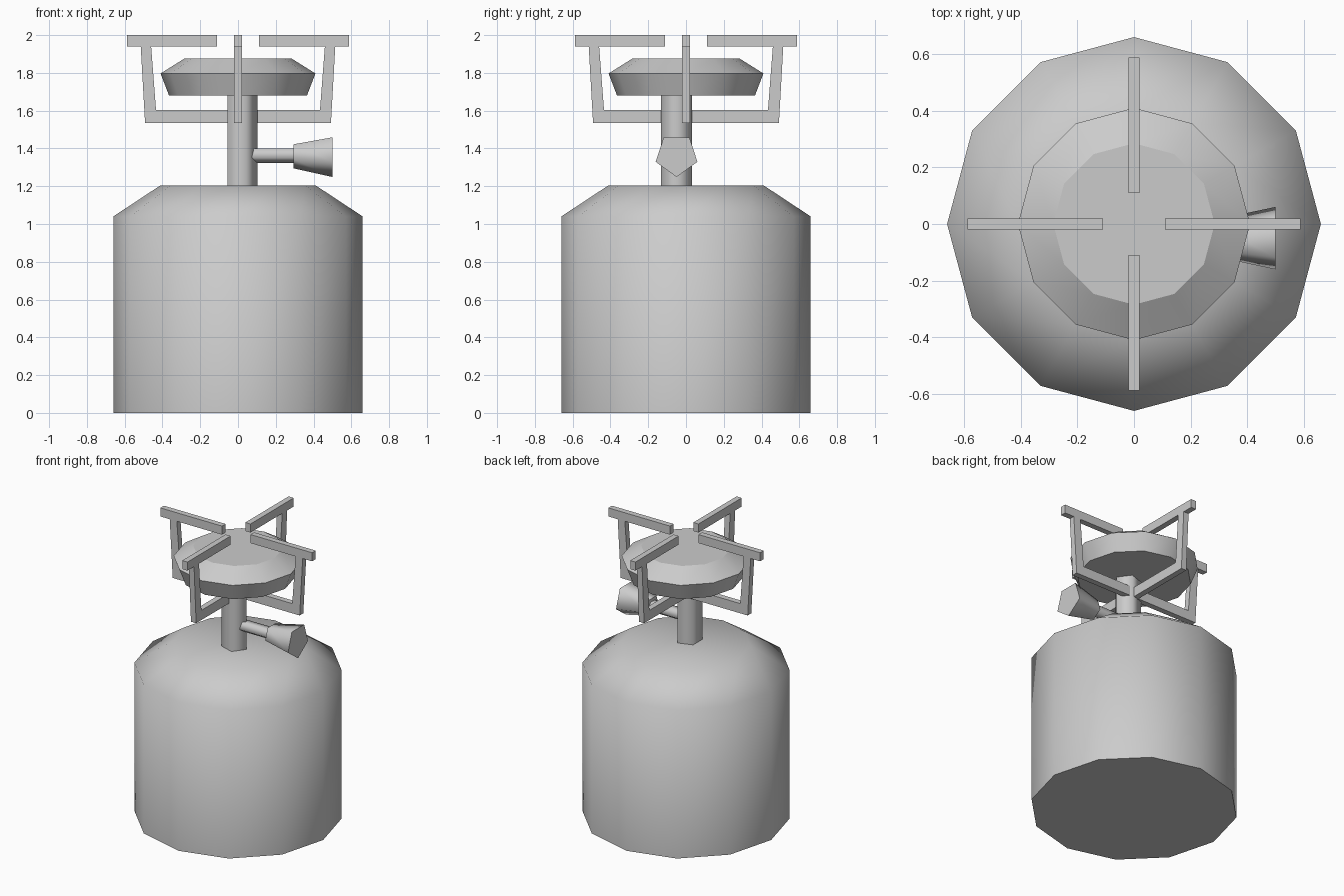
import bpy
import bmesh
from math import cos, sin, pi, radians
from mathutils import Matrix, Vector

if "Cube" in bpy.data.objects:
    bpy.data.objects.remove(bpy.data.objects["Cube"], do_unlink=True)

grey = bpy.data.materials.new("plain grey")
grey.use_nodes = True
colour = (0.6, 0.6, 0.6, 1.0)
grey.diffuse_color = colour
grey.node_tree.nodes["Principled BSDF"].inputs["Base Color"].default_value = colour


def add_object(name, bm, smooth_angle=None):
    bmesh.ops.recalc_face_normals(bm, faces=bm.faces)
    mesh = bpy.data.meshes.new(name)
    bm.to_mesh(mesh)
    bm.free()
    mesh.materials.append(grey)
    obj = bpy.data.objects.new(name, mesh)
    bpy.context.collection.objects.link(obj)
    if smooth_angle:
        bpy.ops.object.select_all(action='DESELECT')
        obj.select_set(True)
        bpy.context.view_layer.objects.active = obj
        bpy.ops.object.shade_smooth_by_angle(angle=radians(smooth_angle))
    return obj


def turned(name, profile, sides, smooth_angle, start=0.0, matrix=Matrix()):
    """Closed solid from (radius, height) rings, one vertex at the start angle."""
    bm = bmesh.new()
    rings = []
    for r, z in profile:
        angles = [start + 2 * pi * i / sides for i in range(sides)]
        rings.append([bm.verts.new(matrix @ Vector((r * cos(a), r * sin(a), z)))
                      for a in angles])
    for low, high in zip(rings, rings[1:]):
        for i in range(sides):
            j = (i + 1) % sides
            bm.faces.new((low[i], low[j], high[j], high[i]))
    bm.faces.new(rings[0][::-1])
    bm.faces.new(rings[-1])
    return add_object(name, bm, smooth_angle)


# Gas tank with sloped shoulder
turned("gas_tank", [(0.66, 0), (0.66, 1.04), (0.41, 1.205)], 12, 62)

# Five-sided stem, slightly off centre
turned("stem", [(0.087, 1.2), (0.087, 1.7)], 5, 75,
       matrix=Matrix.Translation((0.015, -0.05, 0)))

# Burner head
turned("burner_head", [(0.365, 1.68), (0.41, 1.797), (0.285, 1.875)], 12, 30.5)

# Valve rod and flared knob, pointing along +x with a corner downwards
along_x = Matrix.Translation((0, -0.05, 1.365)) @ Matrix.Rotation(pi / 2, 4, 'Y')
turned("valve_rod", [(0.042, 0.03), (0.042, 0.3)], 5, 75, matrix=along_x)
turned("valve_knob", [(0.07, 0.293), (0.116, 0.5)], 5, 75, matrix=along_x)

# Four pan supports, each a flat profile given thickness
outline = [(0.11, 2.0), (0.588, 2.0), (0.588, 1.94), (0.515, 1.94), (0.492, 1.535),
           (0.02, 1.535), (0.02, 1.603), (0.434, 1.603), (0.46, 1.94), (0.11, 1.94)]
for k, side in enumerate(("left", "back", "right", "front")):
    bm = bmesh.new()
    face = bm.faces.new([bm.verts.new((x, -0.02, z)) for x, z in outline])
    out = bmesh.ops.extrude_face_region(bm, geom=[face])
    moved = [v for v in out["geom"] if isinstance(v, bmesh.types.BMVert)]
    bmesh.ops.translate(bm, vec=(0, 0.04, 0), verts=moved)
    bmesh.ops.rotate(bm, verts=bm.verts, matrix=Matrix.Rotation(k * pi / 2, 3, 'Z'))
    add_object(side + "_pan_support", bm)
